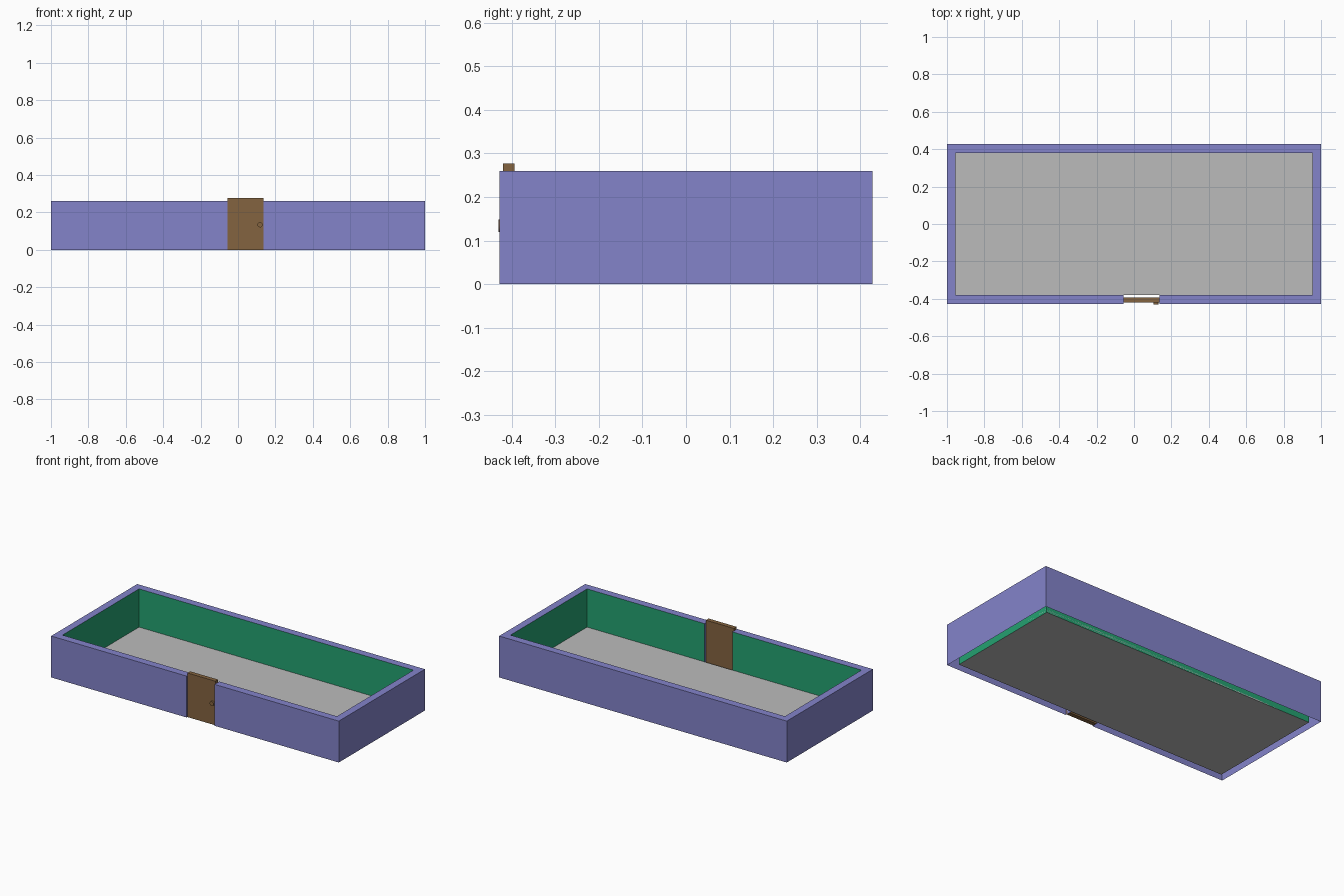
import bpy, bmesh, math

if "Cube" in bpy.data.objects:
    bpy.data.objects.remove(bpy.data.objects["Cube"])

# Main sizes
X, Y, H = 1.0, 0.4275, 0.26          # outer half sizes, wall height
XI, YI = 0.954, 0.38                 # inner half sizes
D0, D1 = -0.057, 0.137               # door opening in the front wall


def material(name, color):
    m = bpy.data.materials.new(name)
    m.diffuse_color = (*color, 1)
    m.use_nodes = True
    m.node_tree.nodes["Principled BSDF"].inputs["Base Color"].default_value = m.diffuse_color
    return m


purple = material("purple wall", (0.227, 0.227, 0.59))
green = material("green interior", (0.018, 0.36, 0.165))
grey = material("grey floor", (0.50, 0.50, 0.50))
brown = material("brown wood", (0.231, 0.127, 0.051))


def finish(name, bm, *mats):
    me = bpy.data.meshes.new(name)
    bm.to_mesh(me)
    bm.free()
    for m in mats:
        me.materials.append(m)
    ob = bpy.data.objects.new(name, me)
    bpy.context.collection.objects.link(ob)
    return ob


def box(name, x0, x1, y0, y1, z0, z1, mat):
    bm = bmesh.new()
    bmesh.ops.create_cube(bm, size=1)
    for v in bm.verts:
        v.co = ((x0 + x1) / 2 + v.co.x * (x1 - x0),
                (y0 + y1) / 2 + v.co.y * (y1 - y0),
                (z0 + z1) / 2 + v.co.z * (z1 - z0))
    return finish(name, bm, mat)


def loop(x, y):
    # plan outline running from one side of the door opening to the other
    return [(D1, -y), (x, -y), (x, y), (-x, y), (-x, -y), (D0, -y)]


# Walls: hollow shell open underneath, green on the inward faces
bm = bmesh.new()
rings = [[bm.verts.new((px, py, z)) for px, py in loop(x, y)]
         for x, y in ((X, Y), (XI, YI)) for z in (0, H)]
out_lo, out_hi, in_lo, in_hi = rings
for i in range(5):
    j = i + 1
    bm.faces.new((out_lo[i], out_lo[j], out_hi[j], out_hi[i]))
    bm.faces.new((out_hi[i], out_hi[j], in_hi[j], in_hi[i]))
    bm.faces.new((in_lo[j], in_lo[i], in_hi[i], in_hi[j])).material_index = 1
# door jambs
bm.faces.new((in_lo[0], out_lo[0], out_hi[0], in_hi[0]))
bm.faces.new((out_lo[5], in_lo[5], in_hi[5], out_hi[5]))
finish("walls", bm, purple, green)

# Floor slab and door
box("floor", -XI, XI, -YI, YI, 0, 0.02, grey)
box("door", D0, D1, -0.42, -0.393, 0, 0.277, brown)

# Door knob
bpy.ops.mesh.primitive_cylinder_add(vertices=24, radius=0.014, depth=0.012,
                                    location=(0.118, -0.424, 0.134),
                                    rotation=(math.pi / 2, 0, 0))
knob = bpy.context.object
knob.name = "door_knob"
knob.data.materials.append(brown)
bpy.ops.object.shade_smooth_by_angle()
